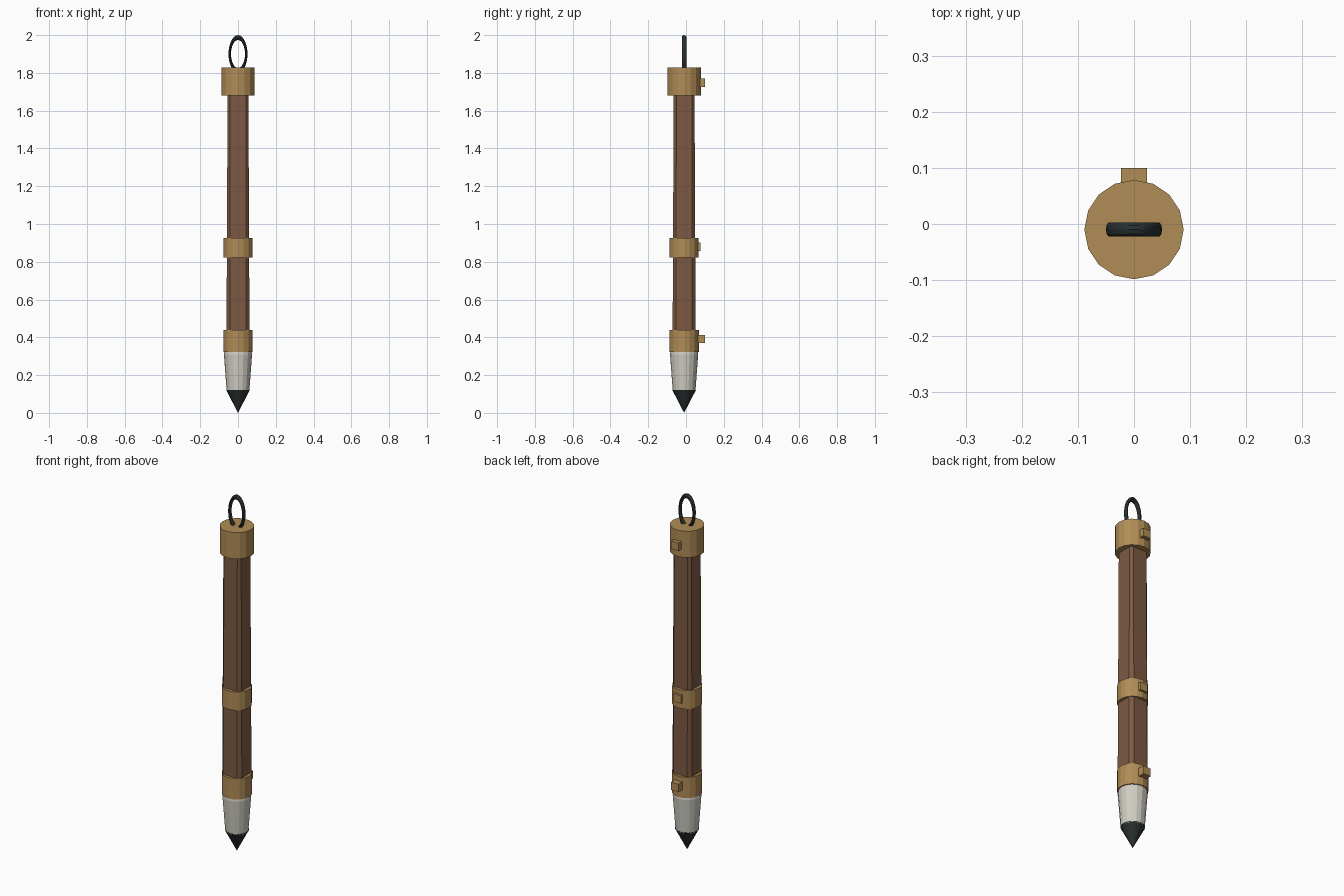
import bpy, bmesh, math
from mathutils import Matrix

if "Cube" in bpy.data.objects:
    bpy.data.objects.remove(bpy.data.objects["Cube"])

AXIS_Y = -0.01  # the staff axis sits slightly forward of the pegs


def material(name, rgb):
    m = bpy.data.materials.new(name)
    m.diffuse_color = (*rgb, 1)
    m.use_nodes = True
    m.node_tree.nodes["Principled BSDF"].inputs["Base Color"].default_value = m.diffuse_color
    return m


brass = material("brass", (0.434, 0.262, 0.093))
wood = material("brown_wood", (0.202, 0.102, 0.055))
ivory = material("pale_ivory", (0.631, 0.610, 0.539))
iron = material("dark_iron", (0.023, 0.030, 0.030))


def finish(name, bm, mat):
    bmesh.ops.recalc_face_normals(bm, faces=bm.faces[:])
    me = bpy.data.meshes.new(name)
    bm.to_mesh(me)
    bm.free()
    me.materials.append(mat)
    ob = bpy.data.objects.new(name, me)
    bpy.context.collection.objects.link(ob)
    return ob


def loft(name, sections, mat):
    """Join stacked horizontal rings, each a list of (x, y) at height z."""
    bm = bmesh.new()
    rings = [[bm.verts.new((x, y + AXIS_Y, z)) for x, y in pts] for pts, z in sections]
    n = len(rings[0])
    for a, b in zip(rings, rings[1:]):
        for i in range(n):
            j = (i + 1) % n
            bm.faces.new((a[i], a[j], b[j], b[i]))
    bm.faces.new(rings[0][::-1])
    bm.faces.new(rings[-1])
    bmesh.ops.remove_doubles(bm, verts=bm.verts[:], dist=1e-5)
    return finish(name, bm, mat)


def circle(r, n=16):
    return [(r * math.cos(math.tau * i / n), r * math.sin(math.tau * i / n)) for i in range(n)]


def chamfered_square(h, c):
    return [(h, -c), (h, c), (c, h), (-c, h), (-h, c), (-h, -c), (-c, -h), (c, -h)]


def box(name, x, y, z, mat):
    bm = bmesh.new()
    bmesh.ops.create_cube(bm, size=1)
    for v in bm.verts:
        v.co = [(lo + hi) / 2 + k * (hi - lo) for k, (lo, hi) in zip(v.co, (x, y, z))]
    return finish(name, bm, mat)


# Tapered wooden shaft with chamfered corners
loft("shaft", [(chamfered_square(0.061, 0.043), 0.40),
               (chamfered_square(0.055, 0.041), 1.72)], wood)

# Brass collars, each with a small square peg at the back
for part, r, z0, z1, peg_y, peg_z in (
        ("lower", 0.078, 0.323, 0.440, 0.10, 0.391),
        ("middle", 0.077, 0.823, 0.927, 0.078, 0.880),
        ("top", 0.0885, 1.680, 1.828, 0.10, 1.747)):
    loft(part + "_collar", [(circle(r), z0), (circle(r), z1)], brass)
    box(part + "_peg", (-0.023, 0.023), (0.03, peg_y), (peg_z - 0.022, peg_z + 0.022), brass)

# Pale tapered ferrule with a bevelled shoulder
loft("ferrule", [(circle(0.060), 0.115), (circle(0.0745), 0.310),
                 (circle(0.072), 0.326)], ivory)

# Pointed dark tip
bm = bmesh.new()
bmesh.ops.create_cone(bm, cap_ends=True, segments=16, radius1=0, radius2=0.062, depth=0.12,
                      matrix=Matrix.Translation((0, AXIS_Y, 0.06)))
finish("tip", bm, iron)

# Oval hanging ring: a torus squashed sideways
bm = bmesh.new()
R, r, N, M = 0.087, 0.013, 32, 10
grid = [[bm.verts.new((0.5 * (R + r * math.cos(b)) * math.cos(a),
                       AXIS_Y + r * math.sin(b),
                       1.9 + (R + r * math.cos(b)) * math.sin(a)))
         for b in (math.tau * j / M for j in range(M))]
        for a in (math.tau * i / N for i in range(N))]
for i in range(N):
    for j in range(M):
        p, q = grid[i], grid[(i + 1) % N]
        k = (j + 1) % M
        bm.faces.new((p[j], q[j], q[k], p[k]))
finish("hanging_ring", bm, iron)
